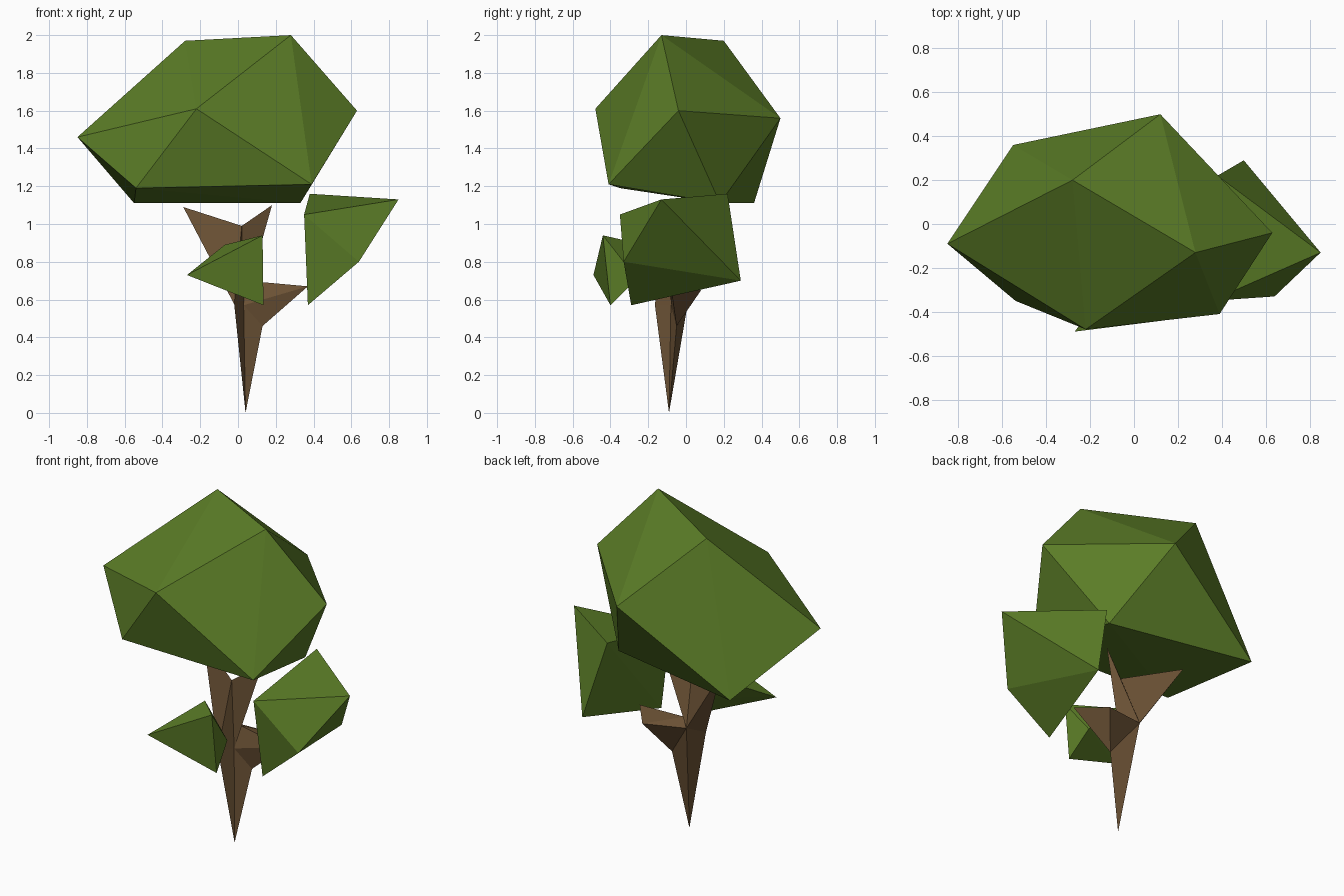
import bpy, bmesh

if "Cube" in bpy.data.objects:
    bpy.data.objects.remove(bpy.data.objects["Cube"])


def material(name, rgb):
    m = bpy.data.materials.new(name)
    m.diffuse_color = (*rgb, 1)
    m.use_nodes = True
    m.node_tree.nodes["Principled BSDF"].inputs["Base Color"].default_value = m.diffuse_color
    return m


leaf = material("leaf_green", (0.105, 0.205, 0.02))
bark = material("bark_brown", (0.15, 0.085, 0.036))


def finish(bm, name, mat):
    bmesh.ops.recalc_face_normals(bm, faces=bm.faces[:])
    mesh = bpy.data.meshes.new(name)
    bm.to_mesh(mesh)
    bm.free()
    mesh.materials.append(mat)
    bpy.context.collection.objects.link(bpy.data.objects.new(name, mesh))


def foliage(name, corners):
    """Faceted leaf clump: convex hull around its corners."""
    bm = bmesh.new()
    for c in corners:
        bm.verts.new(c)
    bmesh.ops.convex_hull(bm, input=bm.verts[:])
    finish(bm, name, leaf)


# Large crown
foliage("crown", [
    (-0.85, -0.09, 1.46), (-0.28, 0.20, 1.97), (0.28, -0.13, 2.0),
    (0.63, -0.04, 1.60), (0.39, -0.41, 1.21), (-0.22, -0.48, 1.61),
    (-0.54, -0.35, 1.19), (-0.55, 0.36, 1.11), (0.12, 0.50, 1.56),
    (0.33, 0.18, 1.11)])

# Clump on the right branch
foliage("right_foliage", [
    (0.38, 0.22, 1.16), (0.85, -0.13, 1.13), (0.64, -0.33, 0.80),
    (0.37, -0.29, 0.57), (0.35, -0.35, 1.05), (0.50, 0.29, 0.70)])

# Small clump in front
foliage("front_foliage", [
    (-0.27, -0.49, 0.73), (0.13, -0.44, 0.94), (0.135, -0.40, 0.57),
    (-0.07, -0.22, 0.89), (0.11, -0.26, 0.71)])

# Trunk: pointed base, side branch and upper fork in one closed mesh
points = {
    "base": (0.04, -0.09, 0.0),
    "right": (0.13, -0.05, 0.46), "left": (-0.02, -0.165, 0.575),
    "back": (-0.02, 0.025, 0.67), "front": (0.03, -0.08, 0.57),
    "crook": (0.04, -0.04, 0.70),
    "tip_a": (0.37, -0.08, 0.67), "tip_b": (0.24, 0.08, 0.65),
    "fork_l": (-0.29, 0.08, 1.09), "notch": (0.02, -0.09, 0.99),
    "fork_r": (0.18, -0.02, 1.10)}
faces = [
    # base spike
    "base right front", "base front left", "base left back", "base back right",
    # side branch
    "right tip_a front", "front tip_a crook", "crook tip_a tip_b",
    "crook tip_b back", "right back tip_b", "right tip_b tip_a",
    # left fork
    "left front notch", "left notch fork_l", "left fork_l back",
    "fork_l notch back",
    # right fork
    "notch front fork_r", "front crook fork_r", "crook back fork_r",
    "back notch fork_r"]
bm = bmesh.new()
v = {k: bm.verts.new(p) for k, p in points.items()}
for f in faces:
    bm.faces.new([v[k] for k in f.split()])
finish(bm, "trunk", bark)
